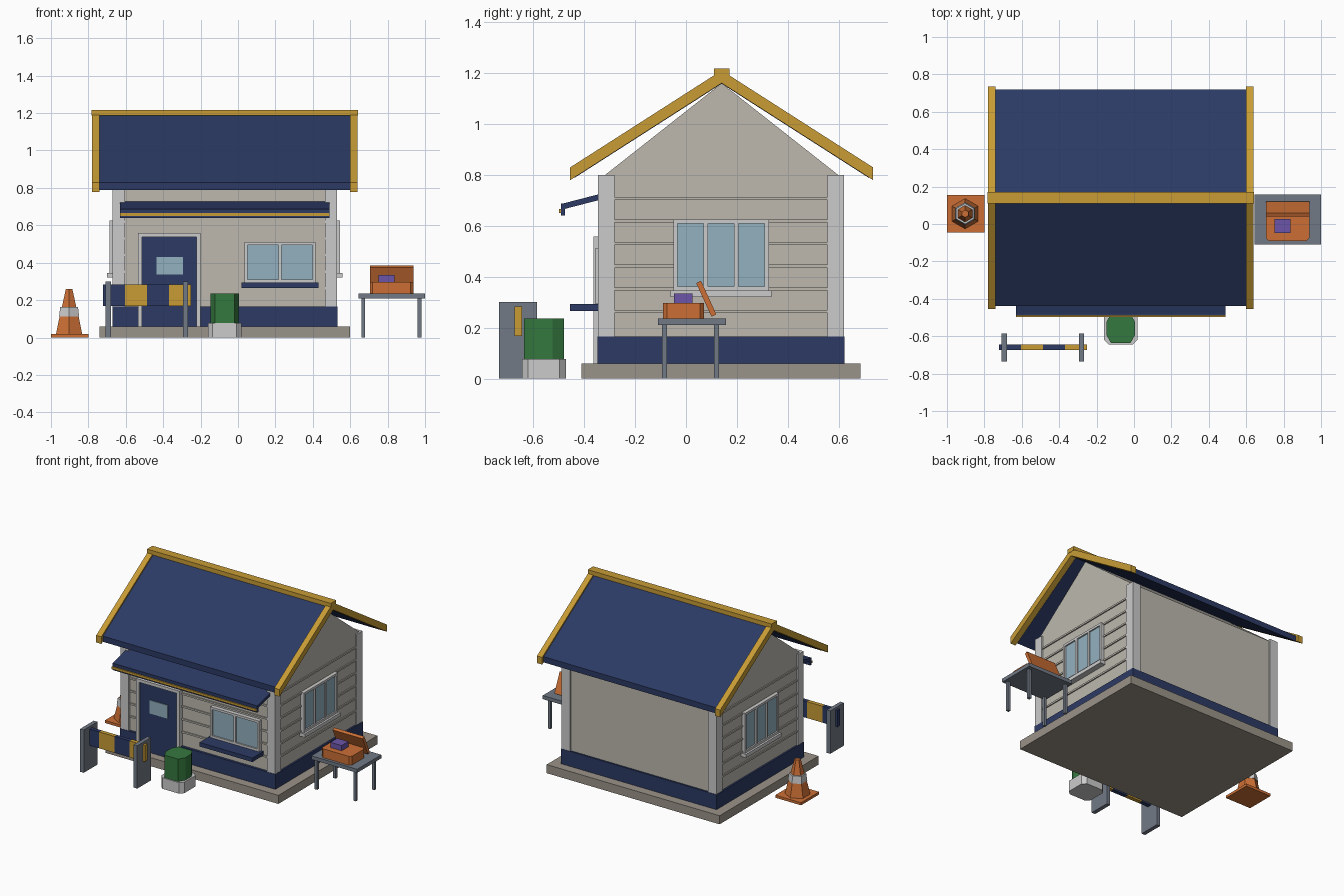
import bpy, bmesh, math

if "Cube" in bpy.data.objects:
    bpy.data.objects.remove(bpy.data.objects["Cube"])

def srgb(h):
    c = [int(h[i:i + 2], 16) / 255 for i in (0, 2, 4)]
    return [v / 12.92 if v < 0.04 else ((v + 0.055) / 1.055) ** 2.4 for v in c] + [1]

def mat(name, h):
    m = bpy.data.materials.new(name)
    m.diffuse_color = srgb(h)
    m.use_nodes = True
    m.node_tree.nodes["Principled BSDF"].inputs["Base Color"].default_value = m.diffuse_color
    return m

NAVY, GOLD = mat("navy", "2C3A64"), mat("gold", "C89C35")
WALL, TRIM = mat("warm_grey", "BDB9AF"), mat("trim_grey", "C4C4C4")
SLAB, GLASS = mat("stone", "9A9388"), mat("glass", "93B1BF")
SLATE, GREEN = mat("slate", "727A86"), mat("green", "35783F")
ORANGE, PURPLE = mat("orange", "CC6F35"), mat("purple", "6C55A8")

def prism(name, pts, axis, a, b, m):
    """Extrude a 2D outline from a to b along x (pts are y,z) or z (pts are x,y)."""
    bm = bmesh.new()
    to3d = (lambda p, t: (t, *p)) if axis == "x" else (lambda p, t: (*p, t))
    lo = [bm.verts.new(to3d(p, a)) for p in pts]
    hi = [bm.verts.new(to3d(p, b)) for p in pts]
    bm.faces.new(lo)
    bm.faces.new(hi)
    for i in range(len(pts)):
        j = (i + 1) % len(pts)
        bm.faces.new((lo[i], lo[j], hi[j], hi[i]))
    bmesh.ops.recalc_face_normals(bm, faces=bm.faces)
    me = bpy.data.meshes.new(name)
    bm.to_mesh(me)
    bm.free()
    ob = bpy.data.objects.new(name, me)
    me.materials.append(m)
    bpy.context.collection.objects.link(ob)
    return ob

def box(name, x0, x1, y0, y1, z0, z1, m):
    x0, x1 = sorted((x0, x1))
    return prism(name, [(x0, y0), (x1, y0), (x1, y1), (x0, y1)], "z", z0, z1, m)

def chamfered(name, x0, x1, y0, y1, z0, z1, c, d, m):
    pts = [(x0 + c, y0), (x1 - c, y0), (x1, y0 + d), (x1, y1 - d),
           (x1 - c, y1), (x0 + c, y1), (x0, y1 - d), (x0, y0 + d)]
    return prism(name, pts, "z", z0, z1, m)

CX, CY = -0.07, 0.14

# Wall-mounted boxes: u runs along the wall, d is distance out of the wall plane
def on_front(name, u0, u1, d, z0, z1, m):
    box(name, u0, u1, -0.33 - d, -0.32, z0, z1, m)

def on_side(s):
    def put(name, u0, u1, d, z0, z1, m):
        box(name, CX + s * 0.58, CX + s * (0.59 + d), u0, u1, z0, z1, m)
    return put

def window(put, name, u0, u1, z0, z1, n, d):
    t = 0.016
    put(name + "_glass", u0 + 0.005, u1 - 0.005, d - 0.01, z0 + 0.005, z1 - 0.005, GLASS)
    put(name + "_head", u0, u1, d, z1 - t, z1, TRIM)
    put(name + "_bottom", u0, u1, d, z0, z0 + t, TRIM)
    for i in range(n + 1):
        u = u0 + (u1 - u0 - t) * i / n
        put(f"{name}_bar_{i}", u, u + t, d, z0 + t, z1 - t, TRIM)

# Slab, walls with gables, plinth, corner posts
box("foundation", -0.74, 0.60, -0.41, 0.685, 0, 0.06, SLAB)
prism("walls", [(-0.33, 0.06), (0.61, 0.06), (0.61, 0.79), (CY, 1.16), (-0.33, 0.79)],
      "x", CX - 0.59, CX + 0.59, WALL)
box("plinth", CX - 0.602, CX + 0.602, -0.347, 0.622, 0.06, 0.165, NAVY)
for s in (-1, 1):
    for y0 in (-0.345, 0.555):
        box("corner_post", CX + s * 0.535, CX + s * 0.60, y0, y0 + 0.065, 0.06, 0.80, TRIM)

# Siding battens and side windows
for i in range(6):
    z = 0.257 + i * 0.089
    on_front("front_batten", -0.61, 0.47, 0.008, z, z + 0.012, WALL)
    for s in (-1, 1):
        on_side(s)("side_batten", -0.285, 0.565, 0.008, z, z + 0.012, WALL)
for s in (-1, 1):
    window(on_side(s), "side_window", -0.05, 0.325, 0.345, 0.625, 3, 0.026)
    on_side(s)("side_sill", -0.06, 0.335, 0.04, 0.32, 0.345, TRIM)

# Door, front window and counter
on_front("door", -0.512, -0.223, 0.022, 0.06, 0.54, NAVY)
on_front("door_glass", -0.435, -0.295, 0.027, 0.337, 0.43, GLASS)
for u in (-0.535, -0.223):
    on_front("door_jamb", u, u + 0.023, 0.033, 0.06, 0.54, TRIM)
on_front("door_head", -0.535, -0.20, 0.033, 0.537, 0.558, TRIM)
window(on_front, "front_window", 0.035, 0.415, 0.295, 0.51, 2, 0.028)
on_front("counter", 0.02, 0.43, 0.125, 0.265, 0.293, NAVY)

# Awning
prism("awning", [(-0.33, 0.727), (-0.485, 0.687), (-0.485, 0.664), (-0.33, 0.704)],
      "x", -0.63, 0.49, NAVY)
box("awning_lip", -0.63, 0.49, -0.49, -0.475, 0.64, 0.688, NAVY)
box("awning_stripe", -0.63, 0.49, -0.498, -0.489, 0.65, 0.666, GOLD)

# Roof slopes, rake boards and ridge cap
def slope(name, run, top, thick, x0, x1, m):
    drop = run * 0.64
    for s in (-1, 1):
        e = CY + s * run
        prism(name, [(CY, top), (e, top - drop), (e, top - drop - thick), (CY, top - thick)],
              "x", x0, x1, m)

slope("roof_panel", 0.578, 1.198, 0.04, -0.74, 0.60, NAVY)
slope("rake_left", 0.595, 1.21, 0.05, -0.78, -0.74, GOLD)
slope("rake_right", 0.595, 1.21, 0.05, 0.60, 0.64, GOLD)
box("ridge_cap", -0.782, 0.642, 0.11, 0.17, 1.187, 1.217, GOLD)

# Striped barrier
for i in range(4):
    x = -0.722 + i * 0.118
    box("barrier_stripe", x, x + 0.118, -0.673, -0.645, 0.168, 0.283, GOLD if i % 2 else NAVY)
for x in (-0.708, -0.294):
    box("barrier_leg", x, x + 0.028, -0.735, -0.585, 0, 0.30, SLATE)

# Bin
chamfered("bin_base", -0.16, 0.018, -0.645, -0.472, 0, 0.077, 0.025, 0.025, TRIM)
chamfered("bin", -0.148, 0.006, -0.637, -0.48, 0.077, 0.235, 0.025, 0.045, GREEN)

# Traffic cone
def frustum(name, r0, r1, z0, z1, m):
    bpy.ops.mesh.primitive_cone_add(vertices=6, radius1=r0, radius2=r1, depth=z1 - z0,
                                    location=(-0.903, 0.055, (z0 + z1) / 2))
    bpy.context.object.name = name
    bpy.context.object.data.materials.append(m)

box("cone_foot", -1.0, -0.80, -0.045, 0.155, 0, 0.018, ORANGE)
frustum("cone_lower", 0.081, 0.058, 0.018, 0.115, ORANGE)
frustum("cone_band", 0.062, 0.055, 0.112, 0.162, TRIM)
frustum("cone_upper", 0.045, 0.020, 0.16, 0.26, ORANGE)

# Side table
box("table_top", 0.645, 1.0, -0.11, 0.157, 0.21, 0.235, SLATE)
for x in (0.66, 0.96):
    for y in (-0.095, 0.11):
        box("table_leg", x, x + 0.02, y, y + 0.02, 0, 0.21, SLATE)

# Open case with a small block
chamfered("case", 0.705, 0.937, -0.09, 0.07, 0.235, 0.297, 0.015, 0.015, ORANGE)
prism("case_lid", [(0.04, 0.375), (0.059, 0.384), (0.119, 0.252), (0.10, 0.243)],
      "x", 0.705, 0.937, ORANGE)
box("case_block", 0.75, 0.837, -0.048, 0.026, 0.29, 0.334, PURPLE)
